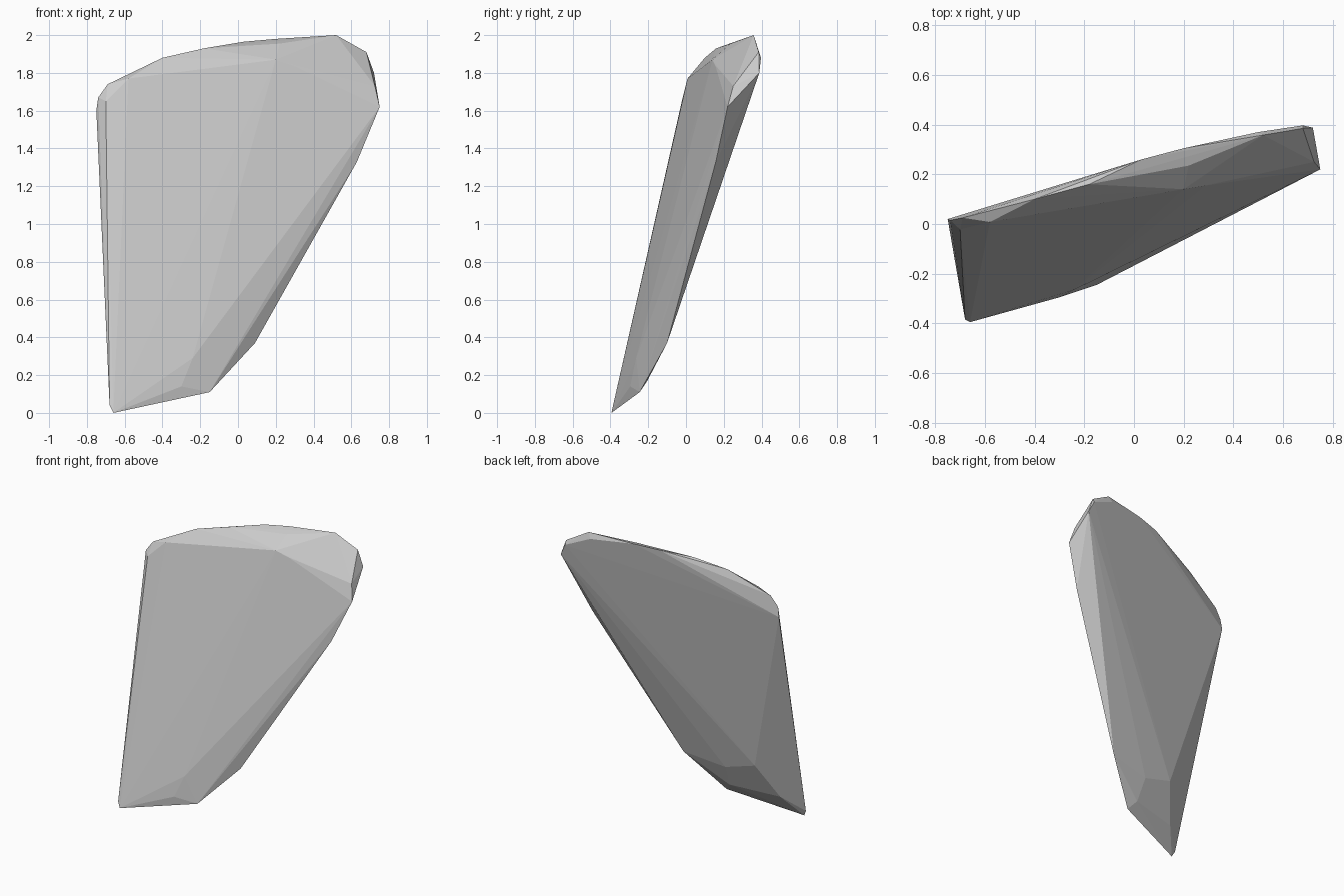
import bpy, bmesh

# Leaning rock slab: convex hull around a few corner points
front_face = [(-0.66, -0.395, 0.0), (-0.30, -0.295, 0.14), (-0.24, -0.264, 0.29),
              (-0.15, -0.245, 0.11), (0.63, 0.158, 1.33), (0.75, 0.22, 1.62),
              (0.29, 0.155, 1.84), (0.20, 0.14, 1.87), (-0.58, 0.008, 1.77),
              (-0.70, -0.022, 1.65)]
top_ridge = [(-0.74, 0.015, 1.67), (-0.69, 0.025, 1.74), (-0.40, 0.10, 1.88),
             (-0.18, 0.16, 1.93), (0.22, 0.235, 1.955), (0.52, 0.358, 2.0),
             (0.68, 0.385, 1.91)]
back_face = [(-0.75, 0.02, 1.60), (0.03, 0.26, 1.965), (0.20, 0.305, 1.98),
             (0.50, 0.37, 1.96), (0.68, 0.397, 1.88), (0.72, 0.388, 1.80),
             (0.725, 0.25, 1.73), (0.09, -0.10, 0.37), (-0.20, -0.205, 0.17),
             (-0.215, -0.138, 0.325), (-0.44, -0.15, 0.39), (-0.55, -0.28, 0.147),
             (-0.68, -0.385, 0.04)]

bm = bmesh.new()
for p in front_face + top_ridge + back_face:
    bm.verts.new(p)
bmesh.ops.convex_hull(bm, input=bm.verts)
loose = [v for v in bm.verts if not v.link_faces]
bmesh.ops.delete(bm, geom=loose, context='VERTS')
bmesh.ops.recalc_face_normals(bm, faces=bm.faces)

mesh = bpy.data.meshes.new("rock_slab")
bm.to_mesh(mesh)
bm.free()
bpy.context.collection.objects.link(bpy.data.objects.new("rock_slab", mesh))
